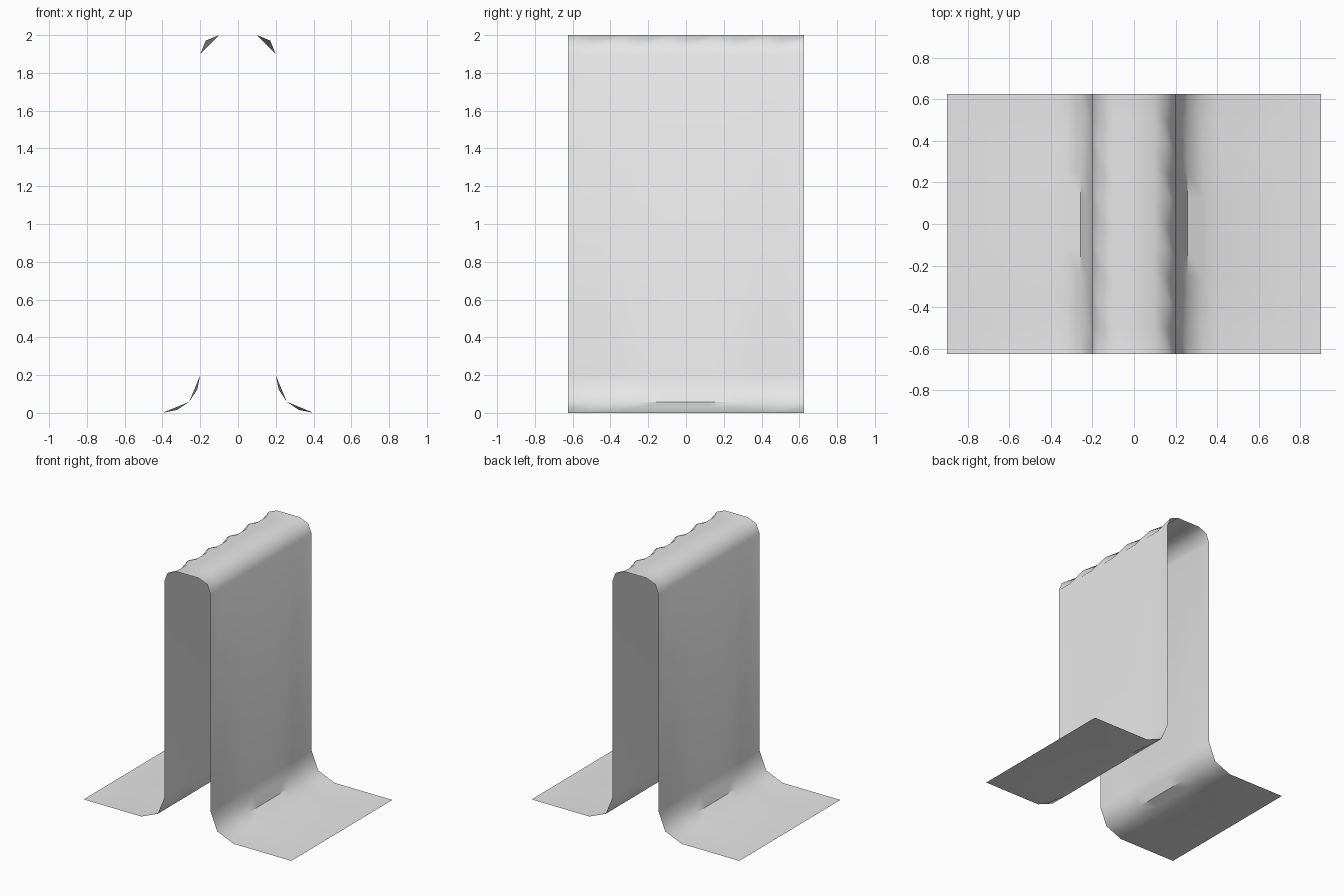
import bpy, bmesh, math

cube = bpy.data.objects.get("Cube")
if cube:
    bpy.data.objects.remove(cube, do_unlink=True)

# Single plain grey
grey = bpy.data.materials.new("light_grey")
grey.use_nodes = True
colour = (0.8, 0.8, 0.8, 1)
grey.diffuse_color = colour
grey.node_tree.nodes["Principled BSDF"].inputs["Base Color"].default_value = colour

HALF_DEPTH = 0.625
HALF_WIDTH = 0.9
WALL = 0.2
HEIGHT = 2.0
FOOT_R = 0.2
TOP_R = 0.1


def arc(cx, cz, r, start, end, steps):
    """Points along a circular arc, angles in degrees."""
    angles = [math.radians(start + (end - start) * i / steps) for i in range(steps + 1)]
    return [(cx + r * math.cos(a), cz + r * math.sin(a)) for a in angles]


def soften(points, i, amount):
    """Slide point i from the chord of its neighbours out to the arc."""
    a, b = points[i - 1], points[i + 1]
    points[i] = tuple((p + q) / 2 * (1 - amount) + m * amount
                      for p, q, m in zip(a, b, points[i]))


def half_section(foot_round, top_round):
    """Half profile from the outer foot edge up to the top."""
    foot = arc(WALL + FOOT_R, FOOT_R, FOOT_R, 270, 180, 4)
    soften(foot, 1, foot_round)
    soften(foot, 3, foot_round)
    top = arc(WALL - TOP_R, HEIGHT - TOP_R, TOP_R, 0, 90, 2)
    soften(top, 1, top_round)
    return [(HALF_WIDTH, 0)] + foot + top


# Folded sheet: sections along the depth, joined by quads
bm = bmesh.new()
rows = []
for k in range(-5, 6):
    y = HALF_DEPTH * k / 5
    foot_round = {4: 1.0, 3: 0.5}.get(abs(k), 0.0)
    half = half_section(foot_round, k % 2)
    profile = half + [(-x, z) for x, z in reversed(half)]
    rows.append([bm.verts.new((x, y, z)) for x, z in profile])

for near, far in zip(rows, rows[1:]):
    for i in range(len(near) - 1):
        bm.faces.new((near[i], far[i], far[i + 1], near[i + 1]))

bm.normal_update()
mesh = bpy.data.meshes.new("folded_sheet")
bm.to_mesh(mesh)
bm.free()
mesh.materials.append(grey)
sheet = bpy.data.objects.new("folded_sheet", mesh)
bpy.context.collection.objects.link(sheet)

# Smooth bends, with a crisp crease along the middle of each foot
bpy.ops.object.select_all(action="DESELECT")
sheet.select_set(True)
bpy.context.view_layer.objects.active = sheet
bpy.ops.object.shade_smooth_by_angle(angle=math.radians(42))
